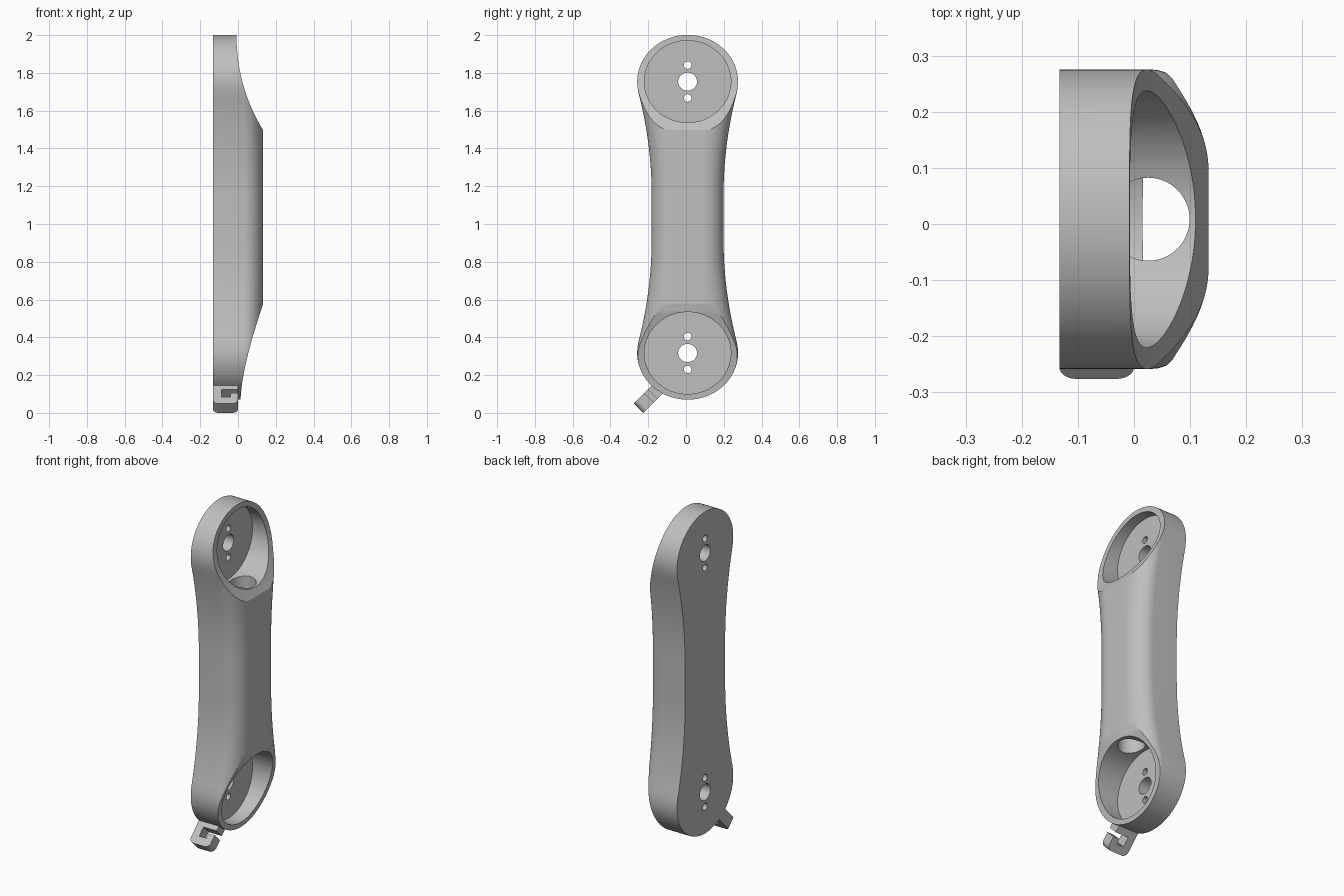
import bpy, bmesh, math
from mathutils import Vector

if "Cube" in bpy.data.objects:
    bpy.data.objects.remove(bpy.data.objects["Cube"], do_unlink=True)

CY = 0.0085                      # centre line of the link
TOP, BOTTOM = 1.754, 0.317       # joint centres
MID = (TOP + BOTTOM) / 2
HALF_X = 0.133

grey = bpy.data.materials.new("light_grey")
grey.use_nodes = True
grey.diffuse_color = (0.52, 0.52, 0.52, 1)
grey.node_tree.nodes["Principled BSDF"].inputs["Base Color"].default_value = grey.diffuse_color


def loft(name, rings):
    """Skin a stack of matching closed rings and cap both ends."""
    bm = bmesh.new()
    loops = [[bm.verts.new(p) for p in ring] for ring in rings]
    n = len(loops[0])
    for a, b in zip(loops, loops[1:]):
        for i in range(n):
            j = (i + 1) % n
            bm.faces.new((a[i], a[j], b[j], b[i]))
    bm.faces.new(loops[0][::-1])
    bm.faces.new(loops[-1])
    bmesh.ops.recalc_face_normals(bm, faces=bm.faces)
    mesh = bpy.data.meshes.new(name)
    bm.to_mesh(mesh)
    bm.free()
    mesh.materials.append(grey)
    obj = bpy.data.objects.new(name, mesh)
    bpy.context.collection.objects.link(obj)
    return obj


def x_cylinder(name, z, ry, rz, x0, x1, n=64):
    angles = [2 * math.pi * i / n for i in range(n)]
    return loft(name, [[(x, CY + ry * math.cos(a), z + rz * math.sin(a)) for a in angles]
                       for x in (x0, x1)])


def bezier(p0, p1, p2, n=24):
    p0, p1, p2 = Vector(p0), Vector(p1), Vector(p2)
    return [(1 - t) ** 2 * p0 + 2 * t * (1 - t) * p1 + t * t * p2
            for t in (i / n for i in range(n + 1))]


def cut(target, cutter):
    cutter.hide_render = True
    mod = target.modifiers.new("cut", "BOOLEAN")
    mod.operation, mod.solver, mod.object = "DIFFERENCE", "EXACT", cutter
    bpy.context.view_layer.objects.active = target
    bpy.ops.object.modifier_apply(modifier=mod.name)
    bpy.data.objects.remove(cutter, do_unlink=True)


def smooth(obj):
    bpy.ops.object.select_all(action="DESELECT")
    obj.select_set(True)
    bpy.context.view_layer.objects.active = obj
    bpy.ops.object.shade_smooth_by_angle(angle=math.radians(30))


# Waisted outline: one quarter, mirrored to four
quarter = []                     # (half width, height above middle), waist to tip
for i in range(17):
    s = i / 16
    quarter.append((0.19 + 0.0715 * s * s, 1.15 + 0.55 * s - MID))
for i in range(1, 29):
    a = math.radians(-12.6 + 102.6 * i / 28)
    quarter.append((0.267 * math.cos(a), TOP + 0.247 * math.sin(a) - MID))
upper = quarter + [(-w, h) for w, h in quarter[-2::-1]]
outline = upper + [(-w, -h) for w, h in upper]

# Body: straight sides, then a rounded shoulder towards +x
layers = [(-HALF_X, 1.0)]
for i in range(13):
    a = math.pi / 2 * i / 12
    layers.append((0.03 + (HALF_X - 0.03) * math.sin(a), 1 - 0.6 * (1 - math.cos(a))))
body = loft("link_body", [[(x, CY + w * k, MID + h) for w, h in outline] for x, k in layers])

# Curved slopes that thin the body at both joints
top_curve = [(0.4, 1.5), (0.16, 1.455)] + bezier((0.131, 1.5), (-0.008, 1.73), (-0.008, 2.0))
top_curve += [(-0.008, 2.1), (0.4, 2.1)]
low_curve = [(0.4, 0.57), (0.16, 0.65)] + bezier((0.131, 0.57), (0.018, 0.24), (0.013, 0.06))
low_curve += [(0.012, -0.1), (0.4, -0.1)]
for curve in (top_curve, low_curve):
    cut(body, loft("slope_cutter", [[(x, y, z) for x, z in curve] for y in (-0.5, 0.5)]))

# Joint pockets with a centre hole and two pin holes
for z in (TOP, BOTTOM):
    cut(body, x_cylinder("pocket_cutter", z, 0.229, 0.217, -0.07, 0.4, 96))
    cut(body, x_cylinder("centre_hole_cutter", z, 0.05, 0.048, -0.3, 0.0, 48))
    for dz in (-0.087, 0.087):
        cut(body, x_cylinder("pin_hole_cutter", z + dz, 0.02, 0.02, -0.3, 0.0, 32))

# Cable channel running lengthwise between the pockets
circle = [2 * math.pi * i / 64 for i in range(64)]
cut(body, loft("channel_cutter", [[(0.025 + 0.074 * math.cos(a), CY + 0.074 * math.sin(a), z)
                                   for a in circle] for z in (0.42, 1.65)]))
smooth(body)

# Cable hook: C profile in (x, distance outward), extruded across
END, R = 0.123, 0.03
profile = [(0, -0.035), (0, 0.019), (-0.088, 0.019), (-0.088, 0.075), (-0.04, 0.075),
           (-0.04, 0.045), (0, 0.045)]
for cx, start in ((-R, 0), (R - HALF_X, 90)):
    for i in range(9):
        a = math.radians(start + 90 * i / 8)
        profile.append((cx + R * math.cos(a), END - R + R * math.sin(a)))
profile.append((-HALF_X, -0.035))
out = Vector((0, -1, -1)).normalized()
across = Vector((0, 1, -1)).normalized()
root = Vector((0, -0.189, 0.1365))
hook = loft("cable_hook", [[root + Vector((x, 0, 0)) + out * u + across * w for x, u in profile]
                           for w in (0, 0.07)])
smooth(hook)
